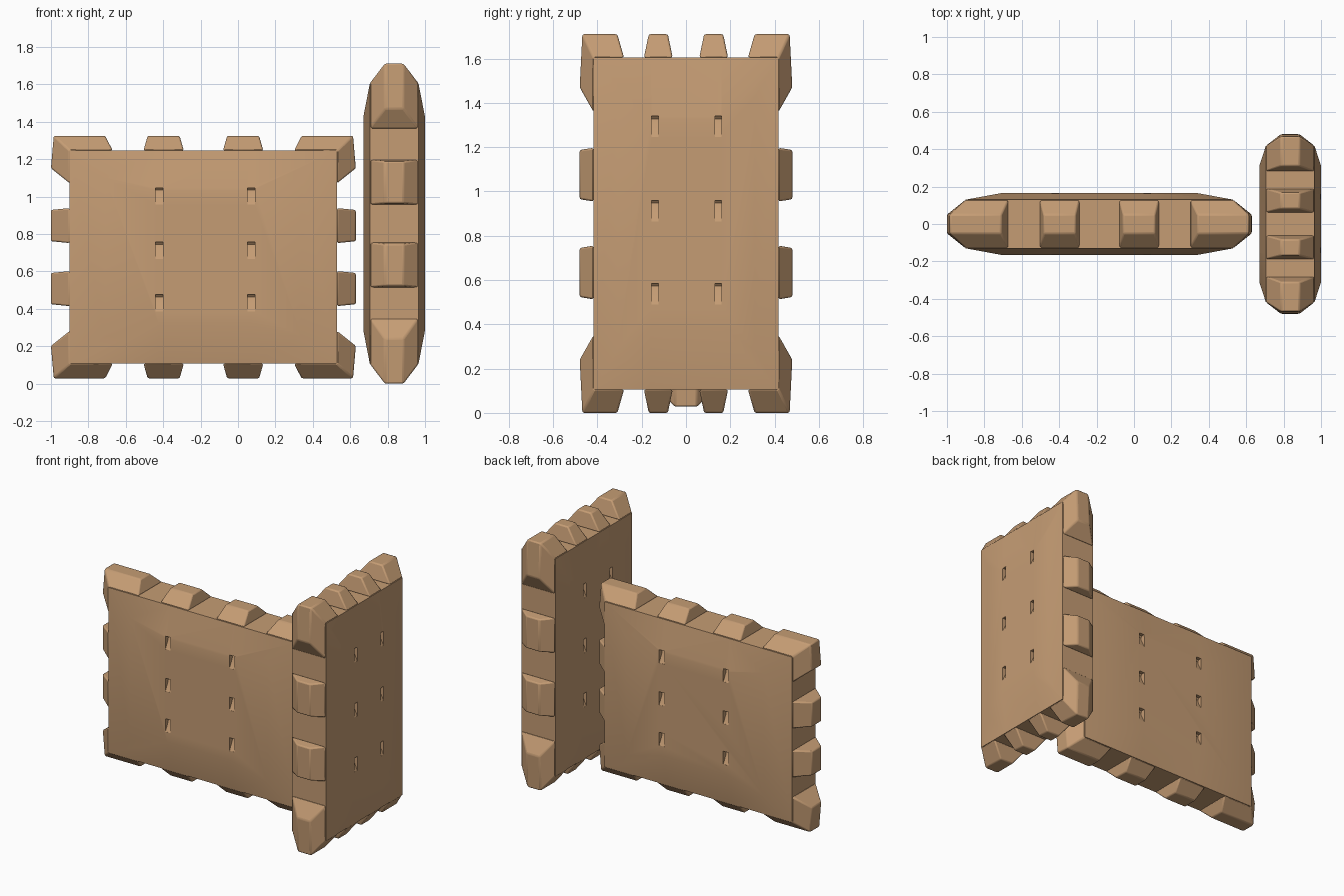
import bpy, bmesh, math
from mathutils import Vector

if "Cube" in bpy.data.objects:
    bpy.data.objects.remove(bpy.data.objects["Cube"])

tan = bpy.data.materials.new("tan clay")
tan.diffuse_color = (0.56, 0.335, 0.175, 1)
tan.use_nodes = True
tan.node_tree.nodes["Principled BSDF"].inputs["Base Color"].default_value = tan.diffuse_color
RIM, BULGE, TIP = 0.13, 0.165, 0.05      # half thicknesses: core rim, core middle, tooth tip


def finish(name, bm, place, bevel=0.0):
    """Move local (u, t, w) points into the scene and make an object."""
    for v in bm.verts:
        v.co = place(v.co)
    bmesh.ops.recalc_face_normals(bm, faces=bm.faces[:])
    me = bpy.data.meshes.new(name)
    bm.to_mesh(me)
    bm.free()
    ob = bpy.data.objects.new(name, me)
    bpy.context.collection.objects.link(ob)
    me.materials.append(tan)
    if bevel:
        m = ob.modifiers.new("soft edges", 'BEVEL')
        m.width, m.segments, m.limit_method = bevel, 2, 'ANGLE'
        m.angle_limit = math.radians(30)
    return ob


def smooth(ob, angle=30):
    bpy.ops.object.select_all(action='DESELECT')
    ob.select_set(True)
    bpy.context.view_layer.objects.active = ob
    bpy.ops.object.shade_smooth_by_angle(angle=math.radians(angle))


def ring(bm, pts, t):
    return [bm.verts.new((u, t, w)) for u, w in pts]


def bridge(bm, a, b):
    n = len(a)
    for i in range(n):
        bm.faces.new((a[i], a[(i + 1) % n], b[(i + 1) % n], b[i]))


def tooth(bm, base, tip):
    """Wedge from the core edge (thick) out to a thinner tip, along a polyline."""
    rows = [[bm.verts.new((u, t, w)) for u, w in pts]
            for pts, t in ((base, RIM), (tip, TIP), (tip, -TIP), (base, -RIM))]
    for k in range(4):
        a, b = rows[k], rows[(k + 1) % 4]
        for i in range(len(base) - 1):
            bm.faces.new((a[i], a[i + 1], b[i + 1], b[i]))
    for i in (0, -1):
        bm.faces.new([r[i] for r in rows])


def panel(name, place, U, W, tu, tw, inner, top_tooth, side_tooth, corner, dents):
    # bulging core plate
    a, h, m, hm = inner
    octagon = [(-a, h), (-m, hm), (m, hm), (a, h), (a, -h), (m, -hm), (-m, -hm), (-a, -h)]
    rect = [(-U, W), (-m, W), (m, W), (U, W), (U, -W), (m, -W), (-m, -W), (-U, -W)]
    bm = bmesh.new()
    loops = [ring(bm, p, t) for p, t in
             ((octagon, -BULGE), (rect, -RIM), (rect, RIM), (octagon, BULGE))]
    for p, q in zip(loops, loops[1:]):
        bridge(bm, p, q)
    bm.faces.new(loops[0])
    bm.faces.new(loops[-1])
    core = finish(name + "_core", bm, place)

    # wedge-shaped dents on both faces, deepest at the top
    us, ws, wid, high = dents
    bm = bmesh.new()
    for u in us:
        for w in ws:
            for s in (-1, 1):
                prof = [(BULGE - 0.035, w - 0.012), (BULGE - 0.025, w), (BULGE + 0.02, w),
                        (BULGE + 0.02, w - high), (BULGE - 0.001, w - high),
                        (BULGE - 0.03, w - 0.035)]
                ends = [[bm.verts.new((u + d, s * t, z)) for t, z in prof]
                        for d in (-wid / 2, wid / 2)]
                bridge(bm, *ends)
                for e in ends:
                    bm.faces.new(e)
    cutter = finish(name + "_dent_cutter", bm, place)
    cutter.hide_render = True
    cutter.hide_viewport = True
    mod = core.modifiers.new("dents", 'BOOLEAN')
    mod.object, mod.operation, mod.solver = cutter, 'DIFFERENCE', 'EXACT'
    bpy.context.view_layer.update()
    cut = bpy.data.meshes.new_from_object(
        core.evaluated_get(bpy.context.evaluated_depsgraph_get()))
    core.modifiers.clear()
    core.data = cut
    bpy.data.objects.remove(cutter)
    smooth(core)

    # teeth around the rim, mirrored in both directions
    bm = bmesh.new()
    for s in (-1, 1):
        for r in (-1, 1):
            b0, b1 = top_tooth
            tooth(bm, [(s * b0, r * W), (s * b1, r * W)],
                  [(s * (b0 + 0.022), r * tw), (s * (b1 - 0.022), r * tw)])
            b0, b1 = side_tooth
            tooth(bm, [(s * U, r * b0), (s * U, r * b1)],
                  [(s * tu, r * (b0 + 0.01)), (s * tu, r * (b1 - 0.01))])
    smooth(finish(name + "_teeth", bm, place, 0.008))

    # L-shaped corner blocks
    bu, eu, ku, ew, bw = corner
    bm = bmesh.new()
    for s in (-1, 1):
        for r in (-1, 1):
            tooth(bm, [(s * bu, r * W), (s * U, r * W), (s * U, r * bw)],
                  [(s * eu, r * tw), (s * ku, r * tw), (s * tu, r * ew)])
    smooth(finish(name + "_corners", bm, place, 0.008))


# wide panel, faces to front and back
panel("wide_panel", lambda c: Vector((c.x - 0.185, c.y, c.z + 0.676)),
      0.715, 0.57, 0.815, 0.648, (0.525, 0.425, 0.24, 0.355),
      (0.105, 0.32), (0.075, 0.262), (0.485, 0.525, 0.8, 0.475, 0.395),
      ((-0.235, 0.255), (0.37, 0.08, -0.20), 0.04, 0.09))

# tall panel, faces to the sides
panel("tall_panel", lambda c: Vector((c.y + 0.835, c.x, c.z + 0.855)),
      0.418, 0.75, 0.48, 0.855, (0.31, 0.57, 0.16, 0.47),
      (0.06, 0.19), (0.1, 0.342), (0.28, 0.31, 0.468, 0.615, 0.505),
      ((-0.14, 0.145), (0.485, 0.105, -0.27), 0.03, 0.095))
